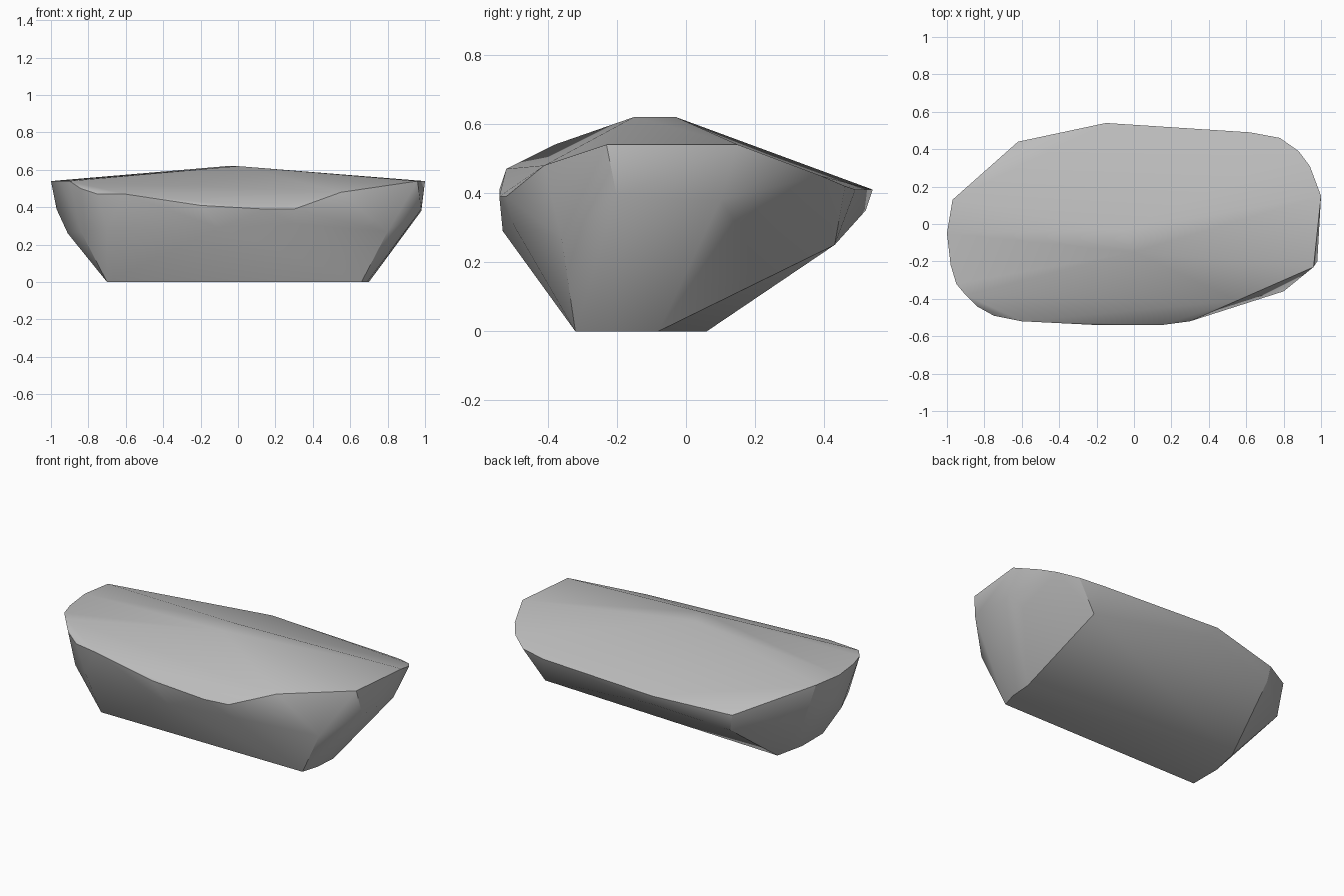
import bpy
import bmesh
import math

# Remove the default cube
cube = bpy.data.objects.get("Cube")
if cube:
    bpy.data.objects.remove(cube, do_unlink=True)


def make_material(name, color):
    """Plain flat colour for both the viewport and a render."""
    material = bpy.data.materials.new(name)
    material.use_nodes = True
    material.diffuse_color = color
    shader = material.node_tree.nodes["Principled BSDF"]
    shader.inputs["Base Color"].default_value = color
    shader.inputs["Roughness"].default_value = 0.9
    return material


def make_boulder(name, corner_groups, material, smooth_angle):
    """Wrap a convex stone skin around groups of corners given in hundredths."""
    bm = bmesh.new()
    for group in corner_groups:
        for corner in group:
            bm.verts.new([value / 100 for value in corner])

    # Wrap the corners and discard any that fall inside the skin
    hull = bmesh.ops.convex_hull(bm, input=bm.verts[:])
    inside = {item for item in hull["geom_interior"] + hull["geom_unused"]
              if isinstance(item, bmesh.types.BMVert)}
    bmesh.ops.delete(bm, geom=list(inside), context="VERTS")

    # Merge the nearly coplanar triangles into broad cleft faces
    bmesh.ops.dissolve_limit(bm, angle_limit=math.radians(2),
                             verts=bm.verts[:], edges=bm.edges[:])
    bmesh.ops.recalc_face_normals(bm, faces=bm.faces[:])

    mesh = bpy.data.meshes.new(name)
    bm.to_mesh(mesh)
    bm.free()
    mesh.materials.append(material)
    boulder = bpy.data.objects.new(name, mesh)
    bpy.context.collection.objects.link(boulder)

    # Soft worn flanks, crisp ridges
    bpy.ops.object.select_all(action="DESELECT")
    boulder.select_set(True)
    bpy.context.view_layer.objects.active = boulder
    bpy.ops.object.shade_smooth_by_angle(angle=math.radians(smooth_angle))
    return boulder


# Short ridge at the top and the high corners of the two ends
crown = [(0, -15, 62), (-6, -3, 62), (0, -3, 62),
         (96, -23, 54), (100, 15, 54), (-97, 13, 54), (-90, -38, 54)]

# Rounded rim along the left end, the front and the back
left_rim = [(-100, -5, 54), (-98, -22, 54), (-95, -32, 54),
            (-84, -44, 50), (-75, -49, 47), (-60, -52, 47)]
front_rim = [(-20, -54, 41), (15, -54, 39), (30, -52, 39), (55, -41, 48)]
back_rim = [(94, 31, 48), (88, 39, 45), (78, 46, 42), (62, 49, 41),
            (-15, 54, 41), (-62, 44, 38)]

# Worn belly below the rim
belly = [(-70, -47, 29), (-10, -53, 29), (30, -50, 31), (80, -36, 27),
         (98, -20, 39), (98, 10, 38), (92, 14, 32), (65, 43, 25),
         (-12, 52, 35), (-60, 43, 28), (-90, 16, 29), (-97, -5, 39),
         (-91, -20, 26), (-84, -37, 27)]

# Flat footprint
base = [(66, -32, 0), (69, -22, 0), (70, -8, 0), (-66, 6, 0),
        (-70, -12, 0), (-70, -32, 0)]

stone = make_material("stone_grey", (0.5, 0.5, 0.5, 1.0))
make_boulder("boulder", [crown, left_rim, front_rim, back_rim, belly, base],
             stone, 30)
